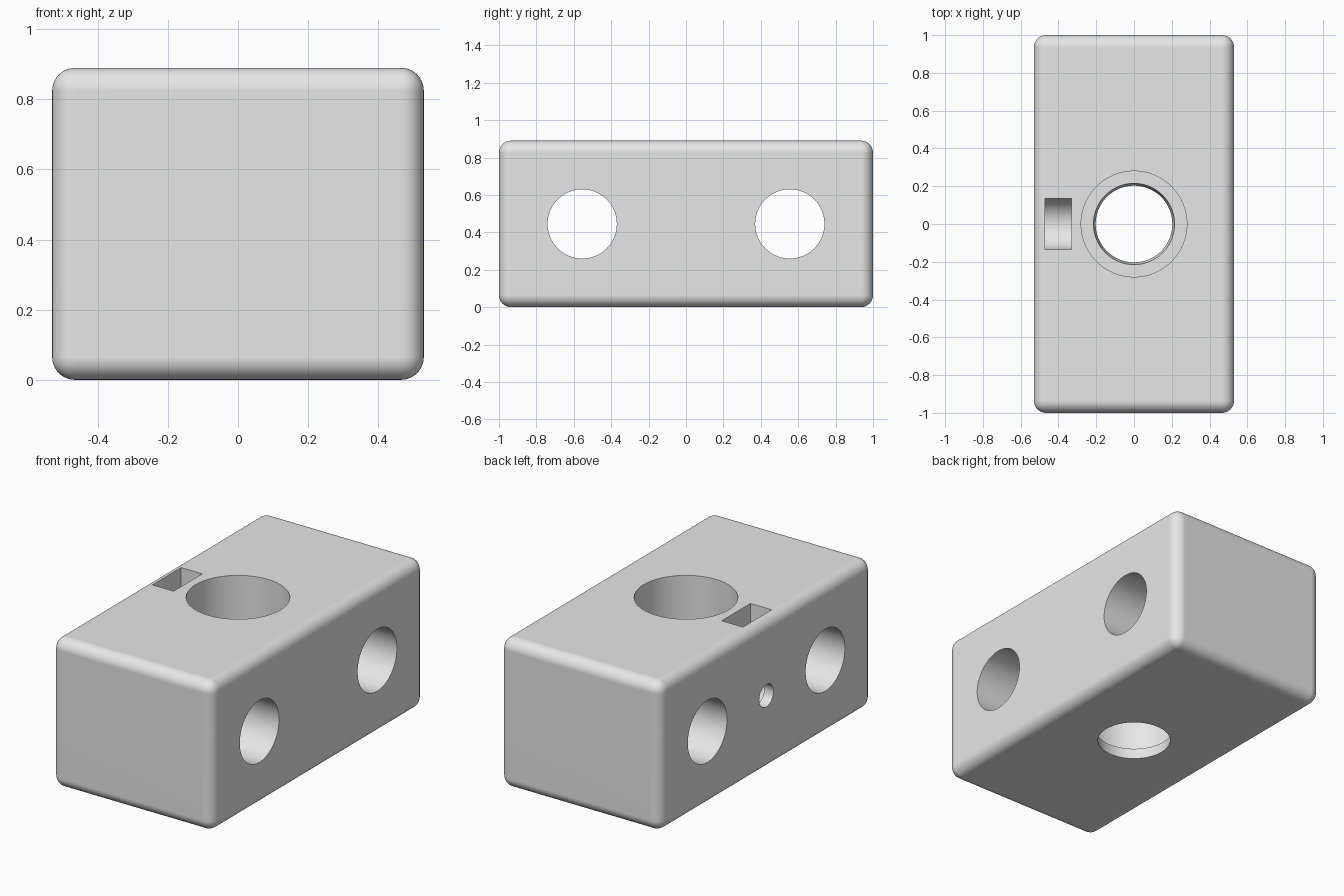
import bpy
import bmesh
from math import pi, sin, cos, radians
from mathutils import Matrix, Vector

default = bpy.data.objects.get("Cube")
if default:
    bpy.data.objects.remove(default, do_unlink=True)

W, L, H = 1.06, 2.0, 0.89      # block size
MID = H / 2                    # height of the cross holes
ROUND = 0.065                  # edge rounding

grey = bpy.data.materials.new("light_grey")
grey.use_nodes = True
grey.diffuse_color = (0.8, 0.8, 0.8, 1)
grey.node_tree.nodes["Principled BSDF"].inputs["Base Color"].default_value = (0.8, 0.8, 0.8, 1)


def make_object(name, bm):
    bmesh.ops.recalc_face_normals(bm, faces=bm.faces)
    mesh = bpy.data.meshes.new(name)
    bm.to_mesh(mesh)
    bm.free()
    mesh.materials.append(grey)
    obj = bpy.data.objects.new(name, mesh)
    bpy.context.collection.objects.link(obj)
    return obj


def round_cutter(name, start, end, r1, r2=None):
    """Cylinder or cone running between two points."""
    a, b = Vector(start), Vector(end)
    turn = (b - a).to_track_quat('Z', 'Y').to_matrix().to_4x4()
    bm = bmesh.new()
    bmesh.ops.create_cone(bm, cap_ends=True, segments=96, radius1=r1,
                          radius2=r1 if r2 is None else r2, depth=(b - a).length,
                          matrix=Matrix.Translation((a + b) / 2) @ turn)
    return make_object(name, bm)


def slot_cutter(name, x1, x2, r):
    """Round-bottomed pocket, open at the top."""
    arc = [(r * cos(t), MID + r * sin(t)) for t in (pi + pi * i / 32 for i in range(33))]
    outline = arc + [(r, H + 0.2), (-r, H + 0.2)]
    bm = bmesh.new()
    face = bm.faces.new([bm.verts.new((x1, y, z)) for y, z in outline])
    new = bmesh.ops.extrude_face_region(bm, geom=[face])["geom"]
    bmesh.ops.translate(bm, vec=(x2 - x1, 0, 0),
                        verts=[v for v in new if isinstance(v, bmesh.types.BMVert)])
    return make_object(name, bm)


# Rounded block
bm = bmesh.new()
bmesh.ops.create_cube(bm, size=1, matrix=Matrix.Translation((0, 0, MID)) @ Matrix.Diagonal((W, L, H, 1)))
bmesh.ops.bevel(bm, geom=bm.edges[:], offset=ROUND, offset_type='OFFSET',
                segments=10, profile=0.5, affect='EDGES')
block = make_object("drilled_block", bm)

# Main bore, tapered bottom lip, cross holes, nut pocket and its screw hole
cutters = [
    round_cutter("main_bore", (0, 0, 0.07), (0, 0, 1.1), 0.28),
    round_cutter("bottom_lip", (0, 0, -0.07), (0, 0, 0.14), 0.191, 0.227),
    slot_cutter("nut_pocket", -0.47, -0.33, 0.135),
    round_cutter("screw_hole", (-0.7, 0, MID), (-0.2, 0, MID), 0.067),
]
for side, y in (("front", -0.555), ("back", 0.555)):
    cutters.append(round_cutter(side + "_cross_hole", (-0.8, y, MID), (0.8, y, MID), 0.185))

bpy.ops.object.select_all(action='DESELECT')
bpy.context.view_layer.objects.active = block
block.select_set(True)
for cutter in cutters:
    mod = block.modifiers.new(cutter.name, 'BOOLEAN')
    mod.operation = 'DIFFERENCE'
    mod.solver = 'EXACT'
    mod.object = cutter
    bpy.ops.object.modifier_apply(modifier=mod.name)
    bpy.data.objects.remove(cutter, do_unlink=True)

# Smooth roundings and holes, crisp rims, flat faces
bpy.ops.object.shade_smooth_by_angle(angle=radians(30))
weighted = block.modifiers.new("flat_face_normals", 'WEIGHTED_NORMAL')
weighted.keep_sharp = True
